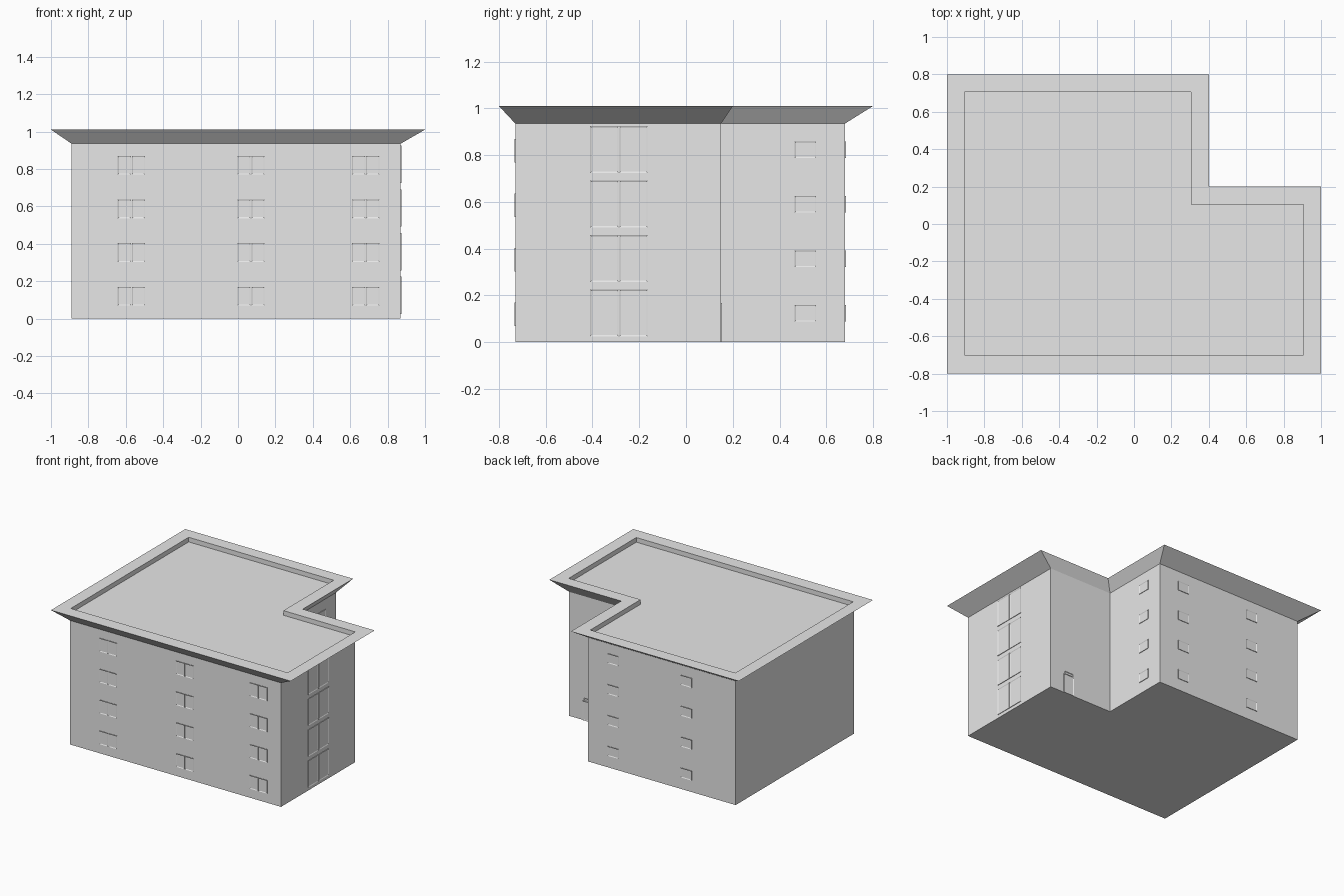
import bpy, bmesh
from mathutils import Vector, Matrix

cube = bpy.data.objects.get("Cube")
if cube:
    bpy.data.objects.remove(cube, do_unlink=True)

# One plain concrete colour for everything
concrete = bpy.data.materials.new("light_grey_concrete")
concrete.use_nodes = True
GREY = (0.8, 0.8, 0.8, 1)
concrete.diffuse_color = GREY
concrete.node_tree.nodes["Principled BSDF"].inputs["Base Color"].default_value = GREY


def finish(name, bm):
    bmesh.ops.recalc_face_normals(bm, faces=bm.faces)
    mesh = bpy.data.meshes.new(name)
    bm.to_mesh(mesh)
    bm.free()
    mesh.materials.append(concrete)
    obj = bpy.data.objects.new(name, mesh)
    bpy.context.collection.objects.link(obj)
    return obj


def l_outline(x0, x1, y0, y1, notch_x, notch_y):
    """Corner points of an L-shaped plan with the notch at +x +y."""
    return [(x0, y0), (x1, y0), (x1, notch_y), (notch_x, notch_y), (notch_x, y1), (x0, y1)]


def loft(name, rings):
    """Solid through a stack of (outline, height) rings, capped at both ends."""
    bm = bmesh.new()
    loops = [[bm.verts.new((x, y, z)) for x, y in outline] for outline, z in rings]
    for low, high in zip(loops, loops[1:]):
        for i in range(len(low)):
            j = (i + 1) % len(low)
            bm.faces.new((low[i], low[j], high[j], high[i]))
    bm.faces.new(loops[0][::-1])
    bm.faces.new(loops[-1])
    return finish(name, bm)


X0, X1, Y0, Y1, NX, NY = -0.89, 0.87, -0.73, 0.68, 0.34, 0.15
EAVES, TOP, DECK = 0.935, 1.01, 0.975
wall_plan = l_outline(X0, X1, Y0, Y1, NX, NY)
eave_plan = l_outline(-1, 1, -0.8, 0.8, 0.4, 0.2)
deck_plan = l_outline(-0.905, 0.905, -0.7, 0.705, 0.305, 0.105)

# Walls and flared flat roof with a sunken deck
loft("walls", [(wall_plan, 0), (wall_plan, EAVES)])
loft("roof", [(wall_plan, EAVES), (eave_plan, TOP), (deck_plan, TOP), (deck_plan, DECK)])


def panel(bm, axis, wall, sign, a, width, z, height, rim=0.008):
    """Framed pane on a wall: outward direction is sign * axis, a is the low edge along it."""
    depth = 0.006
    centre, size = Vector((0, 0, z + height / 2)), Vector((0, 0, height))
    across = 1 - axis
    centre[axis], size[axis] = wall + sign * (depth / 2 - 0.002), depth
    centre[across], size[across] = a + width / 2, width
    matrix = Matrix.Translation(centre) @ Matrix.Diagonal((*size, 1))
    verts = bmesh.ops.create_cube(bm, size=1, matrix=matrix)["verts"]
    bm.normal_update()
    faces = {f for v in verts for f in v.link_faces}
    outer = max(faces, key=lambda f: f.calc_center_median()[axis] * sign)
    bmesh.ops.inset_individual(bm, faces=[outer], thickness=rim, depth=0)
    for v in outer.verts:
        v.co[axis] -= sign * 0.003


def windows(name, axis, wall, sign, starts, width, z, height, panes=1):
    """Columns of windows repeated on all four storeys."""
    bm = bmesh.new()
    pane = width / panes
    for a in starts:
        for storey in range(4):
            for p in range(panes):
                panel(bm, axis, wall, sign, a + p * pane, pane - 0.004 * (panes > 1),
                      z + storey * 0.233, height)
    finish(name, bm)


windows("front_windows", 1, Y0, -1, (-0.643, -0.004, 0.61), 0.15, 0.07, 0.1, 2)
windows("left_tall_windows", 0, X1, 1, (-0.41,), 0.25, 0.025, 0.2, 2)
windows("notch_windows", 0, NX, 1, (0.465,), 0.092, 0.088, 0.072)
windows("back_windows", 1, Y1, 1, (-0.525, 0.085), 0.092, 0.088, 0.072)

# Entrance door in the notch, with a small transom light
bm = bmesh.new()
panel(bm, 1, NY, 1, 0.665, 0.09, 0, 0.145)
panel(bm, 1, NY, 1, 0.675, 0.07, 0.148, 0.02, 0.004)
finish("entrance_door", bm)
